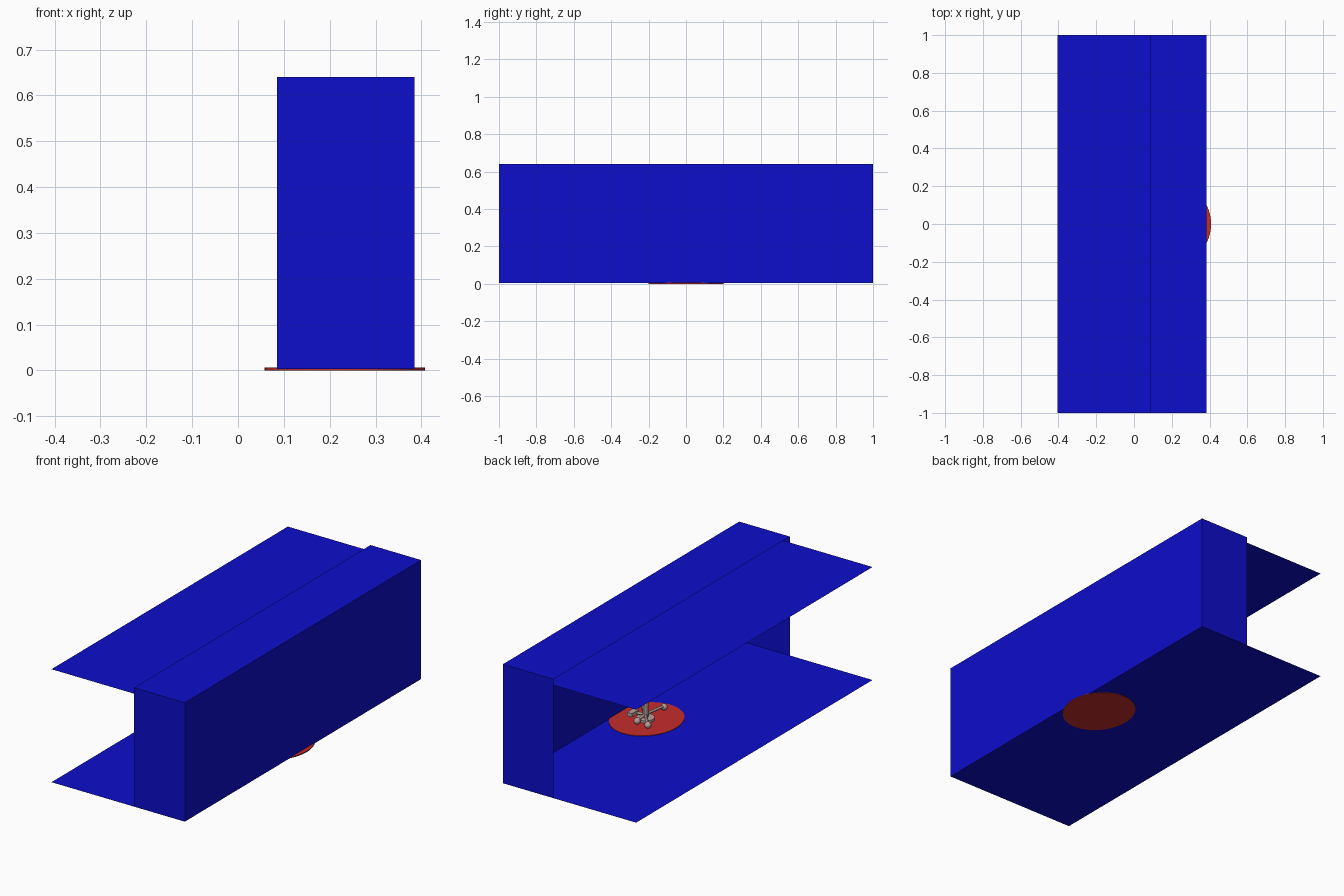
import bpy, math
from mathutils import Vector

if "Cube" in bpy.data.objects:
    bpy.data.objects.remove(bpy.data.objects["Cube"])


def material(name, rgb):
    m = bpy.data.materials.new(name)
    m.diffuse_color = (*rgb, 1)
    m.use_nodes = True
    m.node_tree.nodes["Principled BSDF"].inputs["Base Color"].default_value = m.diffuse_color
    return m


BLUE = material("blue", (0.004, 0.004, 0.6))
RED = material("red", (0.56, 0.026, 0.026))
PINK = material("pinkish_grey", (0.50, 0.34, 0.33))


def panel(name, corner, u, v):
    """Single flat sheet spanned by two edge vectors."""
    c, u, v = Vector(corner), Vector(u), Vector(v)
    me = bpy.data.meshes.new(name)
    me.from_pydata([c, c + u, c + u + v, c + v], [], [(0, 1, 2, 3)])
    me.materials.append(BLUE)
    ob = bpy.data.objects.new(name, me)
    bpy.context.collection.objects.link(ob)
    return ob


def finish(name, mat, scale=(1, 1, 1)):
    ob = bpy.context.object
    ob.name = name
    ob.scale = scale
    ob.data.materials.append(mat)
    bpy.ops.object.shade_smooth_by_angle()
    return ob


def ball(name, x, y, z, r):
    bpy.ops.mesh.primitive_uv_sphere_add(segments=16, ring_count=8, radius=r, location=(x, y, z))
    return finish(name, PINK)


def rod(name, a, b, r):
    a, b = Vector(a), Vector(b)
    d = b - a
    bpy.ops.mesh.primitive_cylinder_add(vertices=12, radius=r, depth=d.length, location=(a + b) / 2,
                                        rotation=d.to_track_quat('Z', 'Y').to_euler())
    return finish(name, PINK)


# Housing sheets: hollow and open towards -x
LEFT, INNER, RIGHT, H, FLOOR, SHELF = -0.405, 0.085, 0.385, 0.64, 0.003, 0.608
panel("floor_sheet", (LEFT, -1, FLOOR), (RIGHT - LEFT, 0, 0), (0, 2, 0))
panel("upper_sheet", (LEFT, -1, SHELF), (RIGHT - LEFT, 0, 0), (0, 2, 0))
panel("top_cover", (INNER, -1, H), (RIGHT - INNER, 0, 0), (0, 2, 0))
panel("side_wall", (RIGHT, -1, FLOOR), (0, 2, 0), (0, 0, H - FLOOR))
panel("front_end", (INNER, -1, FLOOR), (RIGHT - INNER, 0, 0), (0, 0, H - FLOOR))
panel("back_end", (RIGHT, 1, FLOOR), (INNER - RIGHT, 0, 0), (0, 0, H - FLOOR))

# Oval red base passing through the floor
CX = 0.233
bpy.ops.mesh.primitive_cylinder_add(vertices=64, radius=1, depth=0.006, location=(CX, 0, 0.003))
finish("oval_base", RED, (0.175, 0.2, 1))

# Small pinkish cluster on the base: flat hub, short post, arms and feet
bpy.ops.mesh.primitive_cylinder_add(vertices=24, radius=0.045, depth=0.012, location=(CX, 0.01, 0.014))
finish("hub", PINK)
rod("post", (CX, 0.01, 0.014), (CX, 0.01, 0.14), 0.014)
ball("post_knob", CX, 0.01, 0.15, 0.03)
feet = [(-0.009, -0.134), (0.005, 0.074), (-0.065, 0.082), (0.078, 0.012), (0.06, -0.07)]
for i, (x, y) in enumerate(feet):
    ball(f"foot_{i}", CX + x, y, 0.022, 0.017)
    rod(f"arm_{i}", (CX, 0.01, 0.035), (CX + x, y, 0.026), 0.007)
bpy.ops.mesh.primitive_cube_add(size=1, location=(CX + 0.06, 0.03, 0.035))
finish("block", PINK, (0.03, 0.06, 0.02))
